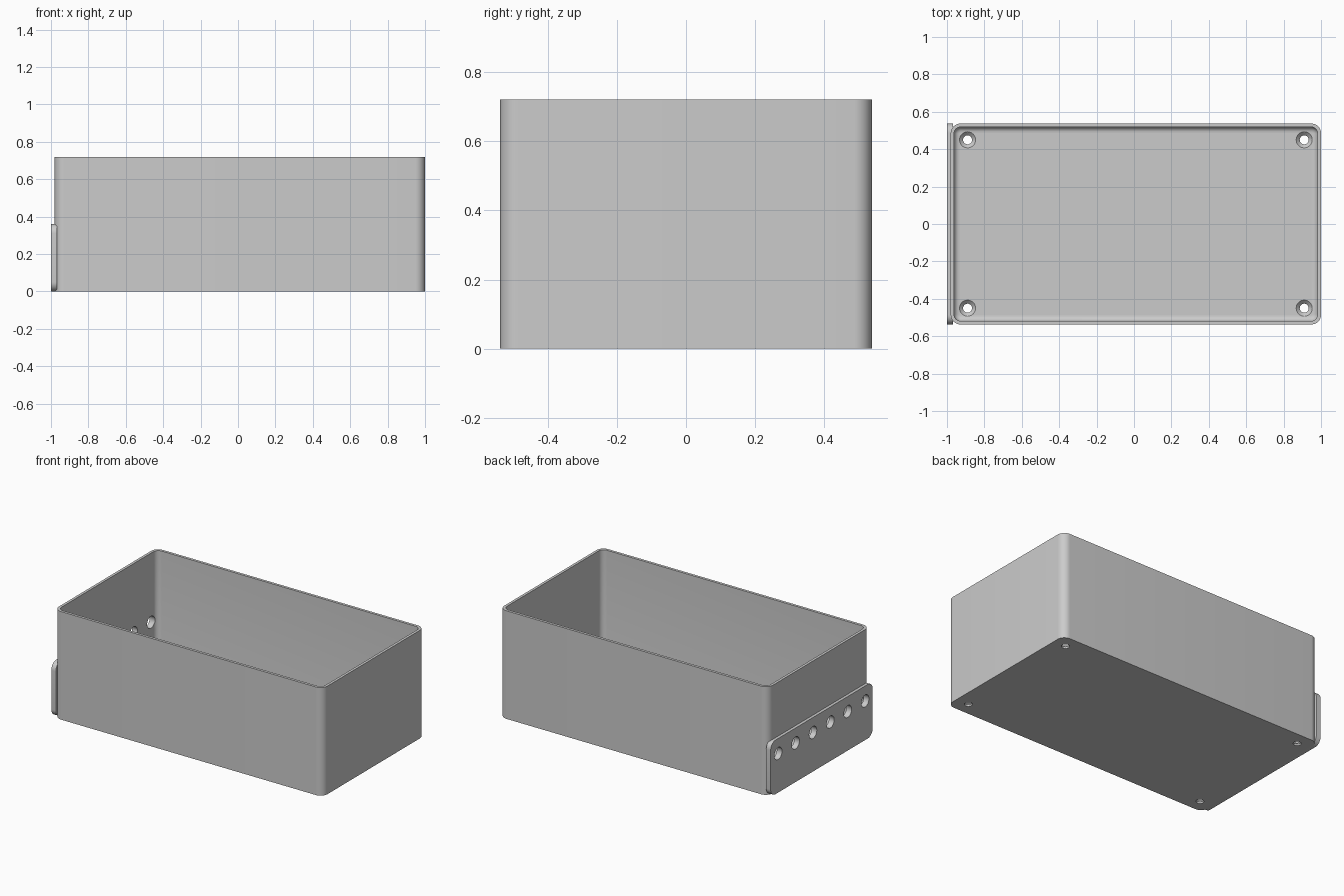
import bpy
import bmesh
import math
from mathutils import Matrix, Vector

old = bpy.data.objects.get("Cube")
if old:
    bpy.data.objects.remove(old, do_unlink=True)

grey = bpy.data.materials.new("plain grey")
grey.use_nodes = True
colour = (0.6, 0.6, 0.6, 1)
grey.diffuse_color = colour
grey.node_tree.nodes["Principled BSDF"].inputs["Base Color"].default_value = colour


def finish(bm, name):
    """Turn a bmesh into a linked, coloured object."""
    mesh = bpy.data.meshes.new(name)
    bmesh.ops.recalc_face_normals(bm, faces=bm.faces)
    bm.to_mesh(mesh)
    bm.free()
    mesh.materials.append(grey)
    obj = bpy.data.objects.new(name, mesh)
    bpy.context.collection.objects.link(obj)
    return obj


def rounded_box(name, low, high, radius, axis, fillet=0):
    """Box with the edges along one axis rounded, optionally its lower rim too."""
    low, high = Vector(low), Vector(high)
    bm = bmesh.new()
    bmesh.ops.create_cube(bm, size=1)
    bmesh.ops.scale(bm, vec=high - low, verts=bm.verts)
    bmesh.ops.translate(bm, vec=(low + high) / 2, verts=bm.verts)
    edges = [e for e in bm.edges
             if abs(e.verts[0].co[axis] - e.verts[1].co[axis]) > 1e-5]
    bmesh.ops.bevel(bm, geom=edges, offset=radius, segments=10,
                    profile=0.5, affect='EDGES')
    if fillet:
        rim = [e for e in bm.edges
               if all(v.co[axis] < low[axis] + 1e-5 for v in e.verts)]
        bmesh.ops.bevel(bm, geom=rim, offset=fillet, segments=6,
                        profile=0.5, affect='EDGES')
    return finish(bm, name)


def cones(name, places, r1, r2, depth, turn=Matrix()):
    """Round cutters at several places."""
    bm = bmesh.new()
    for p in places:
        bmesh.ops.create_cone(bm, cap_ends=True, segments=32, radius1=r1, radius2=r2,
                              depth=depth, matrix=Matrix.Translation(p) @ turn)
    return finish(bm, name)


def cut(obj, cutter):
    cutter.hide_render = True
    mod = obj.modifiers.new("cut", 'BOOLEAN')
    mod.operation = 'DIFFERENCE'
    mod.solver = 'EXACT'
    mod.object = cutter
    bpy.context.view_layer.objects.active = obj
    bpy.ops.object.modifier_apply(modifier=mod.name)


WALL, FLOOR, HEIGHT = 0.018, 0.03, 0.72
LEFT, RIGHT, SIDE = -0.98, 1.0, 0.537

# Open tray with a filleted floor
tray = rounded_box("tray", (LEFT, -SIDE, 0), (RIGHT, SIDE, HEIGHT), 0.052, 2)
cavity = rounded_box("cavity_cutter", (LEFT + WALL, -SIDE + WALL, FLOOR),
                     (RIGHT - WALL, SIDE - WALL, HEIGHT + 0.2), 0.036, 2, 0.03)

# Mounting plate on the end wall
plate = rounded_box("mounting_plate", (-1, -SIDE, 0), (-0.967, SIDE, 0.36), 0.05, 0)

# Countersunk screw holes in the floor corners
corners = [(0.01 + sx * 0.9, sy * 0.45) for sx in (-1, 1) for sy in (-1, 1)]
shafts = cones("screw_hole_cutter", [(x, y, 0) for x, y in corners], 0.024, 0.024, 0.2)
sinks = cones("countersink_cutter", [(x, y, FLOOR - 0.009) for x, y in corners],
              0.024, 0.044, 0.02)

# Row of holes through the plate and the wall behind it
row = [(-0.98, (i - 2.5) * 0.183, 0.26) for i in range(6)]
side_holes = cones("side_hole_cutter", row, 0.04, 0.04, 0.12,
                   Matrix.Rotation(math.pi / 2, 4, 'Y'))

for cutter in (cavity, shafts, sinks, side_holes):
    cut(tray, cutter)
cut(plate, side_holes)
for cutter in (cavity, shafts, sinks, side_holes):
    bpy.data.objects.remove(cutter, do_unlink=True)

# Smooth curves, sharp edges
for obj in (tray, plate):
    bpy.ops.object.select_all(action='DESELECT')
    obj.select_set(True)
    bpy.context.view_layer.objects.active = obj
    bpy.ops.object.shade_smooth_by_angle(angle=math.radians(30))
